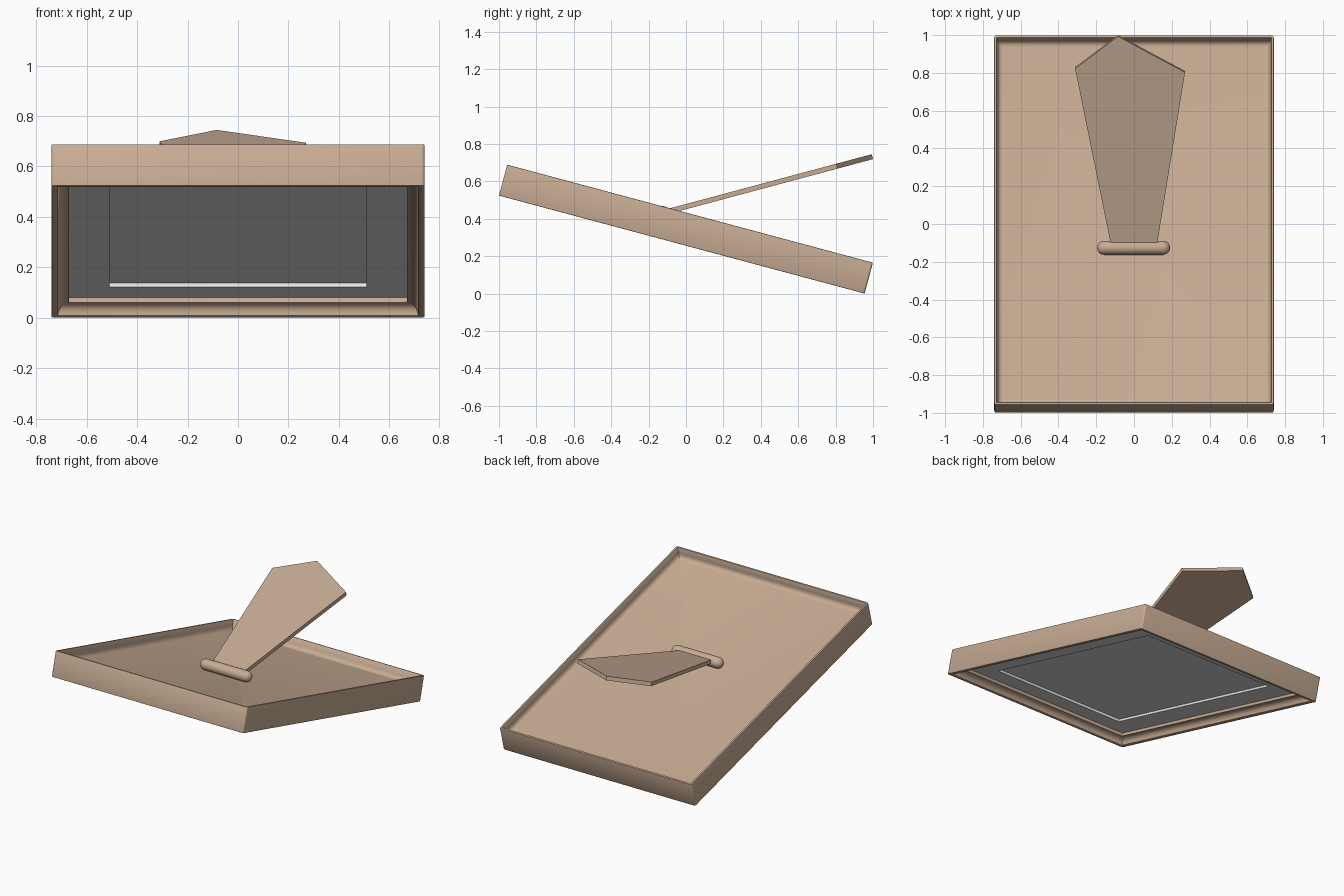
import bpy, bmesh, math
from mathutils import Vector, Matrix

if "Cube" in bpy.data.objects:
    bpy.data.objects.remove(bpy.data.objects["Cube"])

TILT = math.radians(15)
HX, HY = 0.74, 1.012          # half size of the frame in its own plane


def material(name, col):
    m = bpy.data.materials.new(name)
    m.diffuse_color = (*col, 1)
    m.use_nodes = True
    m.node_tree.nodes["Principled BSDF"].inputs["Base Color"].default_value = m.diffuse_color
    return m


tan = material("tan_wood", (0.578, 0.413, 0.295))
white = material("white_card", (0.80, 0.80, 0.80))


def finish(name, bm, mat, matrix=None, angle=35):
    bmesh.ops.remove_doubles(bm, verts=bm.verts, dist=1e-5)
    bmesh.ops.recalc_face_normals(bm, faces=bm.faces)
    me = bpy.data.meshes.new(name)
    bm.to_mesh(me)
    bm.free()
    me.materials.append(mat)
    ob = bpy.data.objects.new(name, me)
    bpy.context.collection.objects.link(ob)
    if matrix is not None:
        ob.matrix_world = matrix
    bpy.ops.object.select_all(action='DESELECT')
    ob.select_set(True)
    bpy.context.view_layer.objects.active = ob
    bpy.ops.object.shade_smooth_by_angle(angle=math.radians(angle))
    return ob


def rect_ring(bm, s, h, radius=0.012, n=4):
    """Rounded rectangle inset by s at height h."""
    r = max(radius - s, 0.0008)
    pts = []
    for k, (sx, sy) in enumerate([(1, 1), (-1, 1), (-1, -1), (1, -1)]):
        for i in range(n + 1):
            a = math.pi / 2 * (k + i / n)
            pts.append(bm.verts.new((sx * (HX - s - r) + r * math.cos(a),
                                     sy * (HY - s - r) + r * math.sin(a), h)))
    return pts


def loft(profile):
    """Sweep an (inset, height) profile round the rectangle and cap both ends."""
    bm = bmesh.new()
    rings = [rect_ring(bm, s, h) for s, h in profile]
    for a, b in zip(rings, rings[1:]):
        for i in range(len(a)):
            j = (i + 1) % len(a)
            bm.faces.new((a[i], a[j], b[j], b[i]))
    bm.faces.new(rings[0])
    bm.faces.new(rings[-1])
    return bm


frame_matrix = Matrix.Translation((0, -0.0225, 0.262)) @ Matrix.Rotation(-TILT, 4, 'X')

# Frame with back board, coved on both sides
finish("frame", loft([
    (0.045, 0.100), (0.034, 0.102), (0.026, 0.108), (0.020, 0.117), (0.017, 0.130),
    (0.015, 0.167), (0.012, 0.171), (0.004, 0.171), (0.001, 0.170), (0, 0.167),
    (0, 0.004), (0.001, 0.001), (0.004, 0), (0.022, 0), (0.026, 0.003),
    (0.028, 0.016), (0.033, 0.029), (0.042, 0.038), (0.055, 0.044), (0.070, 0.045),
    (0.070, 0.090)]), tan, frame_matrix)

# White card with a stepped-back picture area
finish("picture_mat", loft([
    (0.066, 0.088), (0.066, 0.065), (0.23, 0.065), (0.23, 0.081)]),
    white, frame_matrix)

# Folding stand leg
bm = bmesh.new()
outline = [(-0.12, -0.12), (0.12, -0.12), (0.27, 0.803), (-0.085, 0.993), (-0.312, 0.823)]
slope = math.tan(TILT)
face = bm.faces.new([bm.verts.new((x, y, 0.745 + (y - 0.993) * slope)) for x, y in outline])
ext = bmesh.ops.extrude_face_region(bm, geom=[face], use_keep_orig=True)
off = Vector((0, math.sin(TILT), -math.cos(TILT))) * 0.027
for v in [g for g in ext["geom"] if isinstance(g, bmesh.types.BMVert)]:
    v.co += off
finish("stand_leg", bm, tan)

# Hinge: round-ended bar across the leg
bm = bmesh.new()
R, HALF, SEG = 0.037, 0.193, 24
prof = [(-1, math.pi / 2 * i / 6) for i in range(7)] + \
       [(1, math.pi / 2 * (1 - i / 6)) for i in range(7)]
rings = []
for side, a in prof:
    x = side * (HALF - R + R * math.cos(a))
    r = R * math.sin(a)
    rings.append([bm.verts.new((x, r * math.cos(t), r * math.sin(t)))
                  for t in (2 * math.pi * k / SEG for k in range(SEG))])
for a, b in zip(rings, rings[1:]):
    for k in range(SEG):
        j = (k + 1) % SEG
        bm.faces.new((a[k], a[j], b[j], b[k]))
bmesh.ops.dissolve_degenerate(bm, dist=1e-5, edges=bm.edges)
finish("hinge_bar", bm, tan, Matrix.Translation((-0.002, -0.126, 0.431)))
